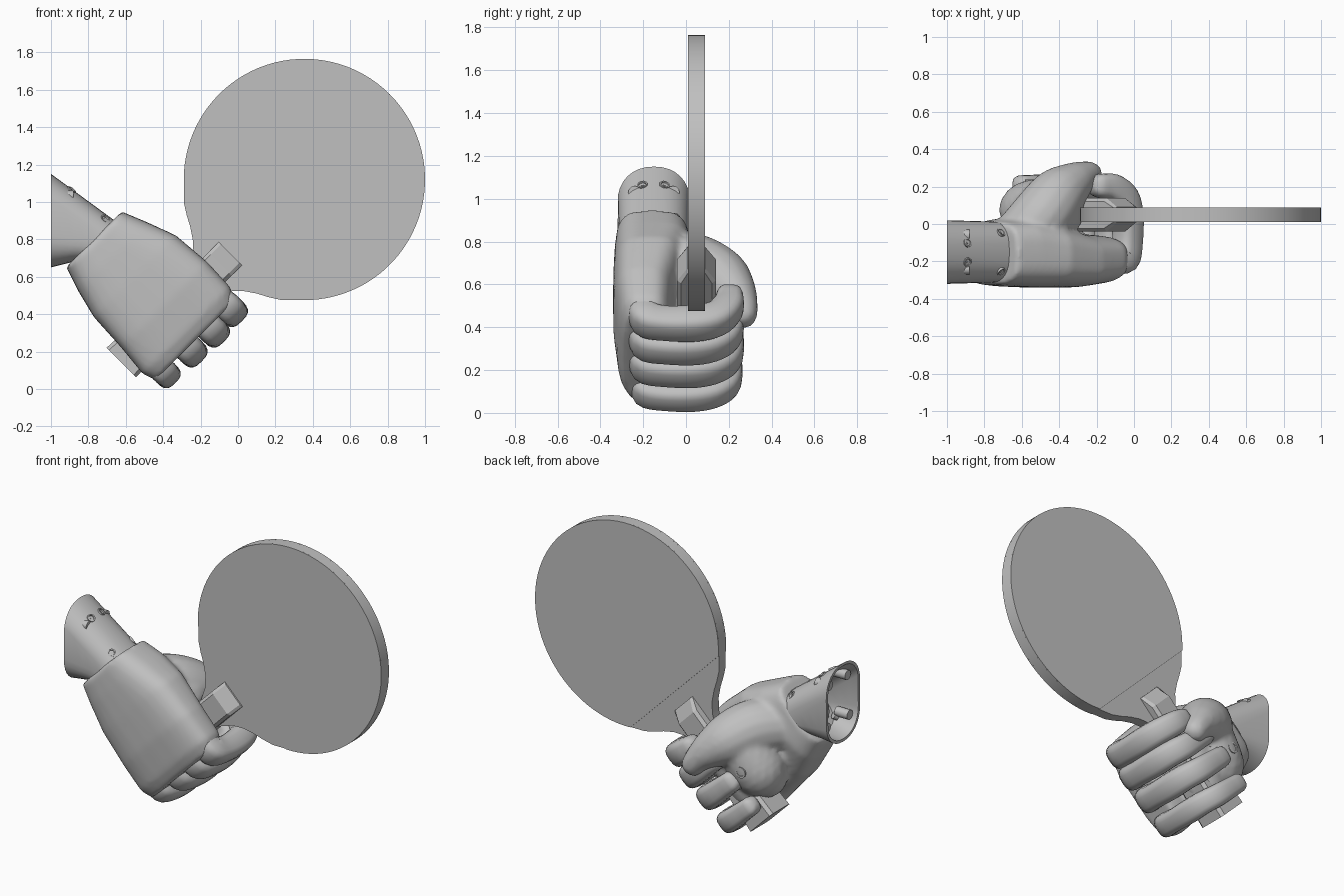
import bpy, bmesh, math
from mathutils import Vector, Matrix

cube = bpy.data.objects.get("Cube")
if cube:
    bpy.data.objects.remove(cube)

grey = bpy.data.materials.new("plain_grey")
grey.use_nodes = True
grey.diffuse_color = (0.53, 0.53, 0.53, 1)
grey.node_tree.nodes["Principled BSDF"].inputs["Base Color"].default_value = (0.53, 0.53, 0.53, 1)

D = math.sqrt(0.5)


def hand(s, y, t):
    """Hand frame: s from wrist to knuckles, y to the palm, t to the thumb."""
    return Vector((-0.76 + D * (s + t), y, 0.79 + D * (t - s)))


def bat(u, y, v):
    """Bat frame: u across, v from the blade centre down the handle."""
    return Vector((0.355 + D * (u - v), y + 0.049, 1.12 - D * (u + v)))


def loft(bm, rings, caps=True):
    rows = [[bm.verts.new(p) for p in ring] for ring in rings]
    n = len(rows[0])
    for a, b in zip(rows, rows[1:]):
        for i in range(n):
            j = (i + 1) % n
            bm.faces.new((a[i], a[j], b[j], b[i]))
    if caps:
        bm.faces.new(rows[0][::-1])
        bm.faces.new(rows[-1])


def finish(name, bm, smooth=True):
    bmesh.ops.recalc_face_normals(bm, faces=bm.faces)
    mesh = bpy.data.meshes.new(name)
    bm.to_mesh(mesh)
    bm.free()
    ob = bpy.data.objects.new(name, mesh)
    bpy.context.collection.objects.link(ob)
    mesh.materials.append(grey)
    if smooth:
        bpy.ops.object.select_all(action='DESELECT')
        ob.select_set(True)
        bpy.context.view_layer.objects.active = ob
        bpy.ops.object.shade_smooth_by_angle(angle=math.radians(40))
    return ob


def oval(a, b, power, n=32):
    """Rounded box outline; a higher power gives squarer corners."""
    out = []
    for i in range(n):
        c, s = math.cos(math.tau * i / n), math.sin(math.tau * i / n)
        e = 2 / power
        out.append((a * math.copysign(abs(c) ** e, c), b * math.copysign(abs(s) ** e, s)))
    return out


def tube(bm, pts, power=2, n=16, steps=4):
    """Round-ended limb through (s, y, t, radius) points."""
    p = [Vector(q) for q in pts]
    p = [2 * p[0] - p[1]] + p + [2 * p[-1] - p[-2]]
    path = []
    for i in range(1, len(p) - 2):
        for k in range(steps):
            f = k / steps
            path.append(0.5 * (2 * p[i] + (p[i + 1] - p[i - 1]) * f
                        + (2 * p[i - 1] - 5 * p[i] + 4 * p[i + 1] - p[i + 2]) * f * f
                        + (3 * p[i] - p[i - 1] - 3 * p[i + 1] + p[i + 2]) * f ** 3))
    path.append(p[-2])
    spots = [(q.to_3d(), q.w) for q in path]
    tang = [(spots[min(i + 1, len(spots) - 1)][0] - spots[max(i - 1, 0)][0]).normalized()
            for i in range(len(spots))]
    rows = [(c, r, d) for (c, r), d in zip(spots, tang)]
    # Rounded ends
    (c0, r0, d0), (c1, r1, d1) = rows[0], rows[-1]
    ends = [math.radians(a) for a in (30, 55, 78)]
    rows = ([(c0 - d0 * r0 * math.sin(a) * 0.8, r0 * math.cos(a), d0) for a in reversed(ends)] + rows
            + [(c1 + d1 * r1 * math.sin(a) * 0.8, r1 * math.cos(a), d1) for a in ends])
    rings = []
    for c, r, d in rows:
        across = (Vector((0, 0, 1)) - d * d.z).normalized()
        side = d.cross(across)
        rings.append([hand(*(c + across * a + side * b)) for a, b in oval(r, r, power, n)])
    loft(bm, rings)


# Palm, heel and thumb blended into one skin
bm = bmesh.new()
sections = [(-0.015, 0.21, 0, -0.325, 0.01), (0.12, 0.26, 0.005, -0.335, 0.03),
            (0.28, 0.31, 0.015, -0.34, 0.0), (0.5, 0.325, 0.018, -0.34, -0.05),
            (0.68, 0.33, 0.005, -0.32, -0.06), (0.75, 0.3, 0, -0.29, -0.08)]
loft(bm, [[hand(s, (y0 + y1) / 2 + b, a + mid) for a, b in oval(w, (y1 - y0) / 2, 3.2)]
          for s, w, mid, y0, y1 in sections])
tube(bm, [(0.19, -0.08, 0.03, 0.16), (0.27, 0.03, 0.1, 0.17), (0.37, 0.15, 0.13, 0.155),
          (0.47, 0.22, 0.145, 0.115), (0.55, 0.255, 0.145, 0.083), (0.61, 0.265, 0.135, 0.07)])
tube(bm, [(0.34, 0.07, 0.13, 0.17), (0.37, 0.07, 0, 0.175), (0.39, 0.06, -0.12, 0.165),
          (0.41, 0.02, -0.18, 0.12)])
tube(bm, [(0.52, 0.06, 0.04, 0.13), (0.53, 0.05, -0.08, 0.13), (0.54, 0.04, -0.18, 0.12)])
palm = finish("palm_and_thumb", bm)
mod = palm.modifiers.new("blend", 'REMESH')
mod.mode = 'VOXEL'
mod.voxel_size = 0.015
mod.use_smooth_shade = True
mod = palm.modifiers.new("soften", 'SMOOTH')
mod.factor = 0.5
mod.iterations = 7

# Fingers curled round the handle: side position, reach, fingertip position
for name, t, reach, tip in (("index", 0.25, 0.775, 0.58), ("middle", 0.105, 0.785, 0.5),
                            ("ring", -0.055, 0.775, 0.48), ("little", -0.235, 0.765, 0.48)):
    r = 0.07 if name == "little" else 0.078
    bm = bmesh.new()
    tube(bm, [(0.66, -0.19, t, r * 0.85), (reach - 0.03, -0.185, t, r), (reach, -0.1, t, r * 0.95),
              (reach, 0.04, t, r), (reach - 0.03, 0.14, t, r * 0.97),
              (reach - 0.11, 0.195, t - 0.01, r * 0.93), (tip, 0.205, t - 0.02, r * 0.8)],
         power=3, n=20)
    finish(name + "_finger", bm)


def forearm_ring(f, inset):
    """Outline between the upright far end (0) and the wrist (1)."""
    near = [hand(0, -0.15 + b, a) for a, b in oval(0.15 - inset, 0.163 - inset, 2.6)]
    far = [Vector((-1, -0.15 + b, 0.9 + a + math.copysign(0.08, a)))
           for a, b in oval(0.17 - inset, 0.17 - inset, 2.2)]
    return [p.lerp(q, f) for p, q in zip(far, near)]


# Open forearm shell, cut upright at its far end
bm = bmesh.new()
lengths = [1, 0.75, 0.5, 0.25, 0]
loft(bm, [forearm_ring(f, 0) for f in lengths]
     + [forearm_ring(f, 0.018) for f in reversed(lengths)], caps=False)
finish("forearm", bm)

# Wrist joint
bm = bmesh.new()
bmesh.ops.create_uvsphere(bm, u_segments=24, v_segments=12, radius=0.13,
                          matrix=Matrix.Translation(hand(0.02, -0.15, 0)))
finish("wrist_joint", bm)


def screw(name, pos, normal, r=0.025):
    """Round collar with a recessed centre."""
    rot = Vector(normal).to_track_quat('Z', 'Y')
    bm = bmesh.new()
    profile = [(1, -0.02), (1, 0.006), (0.7, 0.006), (0.6, -0.006), (0.3, -0.006), (0.25, 0.002)]
    loft(bm, [[pos + rot @ Vector((a, b, z)) for a, b in oval(r * k, r * k, 2, 12)]
              for k, z in profile])
    finish(name, bm)


# Screws on the forearm, wrist and palm
for i, side in enumerate((-1, 1)):
    screw("forearm_top_screw_%d" % i, Vector((-0.89, -0.152 + 0.052 * side, 1.064)),
          (0.58, 0.25 * side, 0.78))
for i, (y, t) in enumerate(((-0.045, 0.12), (-0.255, 0.12), (-0.045, -0.12), (-0.255, -0.12))):
    screw("wrist_screw_%d" % i, hand(-0.05, y, t), hand(0, y + 0.15, t) - hand(0, 0, 0))
screw("heel_screw", hand(0.37, 0.232, -0.07), (0, 1, 0), 0.035)
for i, t in enumerate((0.02, -0.12)):
    screw("palm_screw_%d" % i, hand(0.47, 0.198, t), (0.2, 1, -0.2), 0.022)

# Mounting bosses inside the forearm
for i, (y, z) in enumerate(((-0.24, 1.03), (-0.06, 1.03), (-0.26, 0.77), (-0.04, 0.77))):
    bm = bmesh.new()
    loft(bm, [[Vector((x, y + a, z + b)) for a, b in oval(0.03, 0.03, 2, 12)] for x in (-0.97, -0.88)])
    finish("forearm_boss_%d" % i, bm)

# Bat blade: disc with a curved throat
half = [(math.sin(a), -math.cos(a)) for a in (math.radians(4 * k) for k in range(35))]
half = [(0.645 * u, 0.645 * v) for u, v in half]
throat = [(0.37, 0.542), (0.31, 0.58), (0.25, 0.612), (0.19, 0.653), (0.135, 0.71), (0.09, 0.8)]
edge = half + throat
outline = edge + [(-u, v) for u, v in reversed(edge[1:])]
bm = bmesh.new()
loft(bm, [[bat(u, y, v) for u, v in outline] for y in (-0.033, 0.033)])
finish("bat_blade", bm)

# Rubber faces ending at a straight line above the handle
cut = math.acos(0.474 / 0.645)
arc = [cut + (math.tau - 2 * cut) * k / 70 for k in range(71)]
for name, side in (("front", -1), ("back", 1)):
    bm = bmesh.new()
    loft(bm, [[bat(0.645 * math.sin(a), side * y, 0.645 * math.cos(a)) for a in arc]
              for y in (0.031, 0.039)])
    finish(name + "_rubber", bm)

# Flared handle with a sloped end on the blade
bm = bmesh.new()
rings = []
for v, w, depth in ((0.56, 0.088, 0.042), (0.64, 0.088, 0.09), (0.95, 0.088, 0.09), (1.385, 0.112, 0.1)):
    corner = [(w, depth * 0.8), (w - 0.018, depth), (0.018 - w, depth), (-w, depth * 0.8)]
    rings.append([bat(u, y, v) for u, y in corner + [(-u, -y) for u, y in corner]])
loft(bm, rings)
finish("bat_handle", bm, smooth=False)
